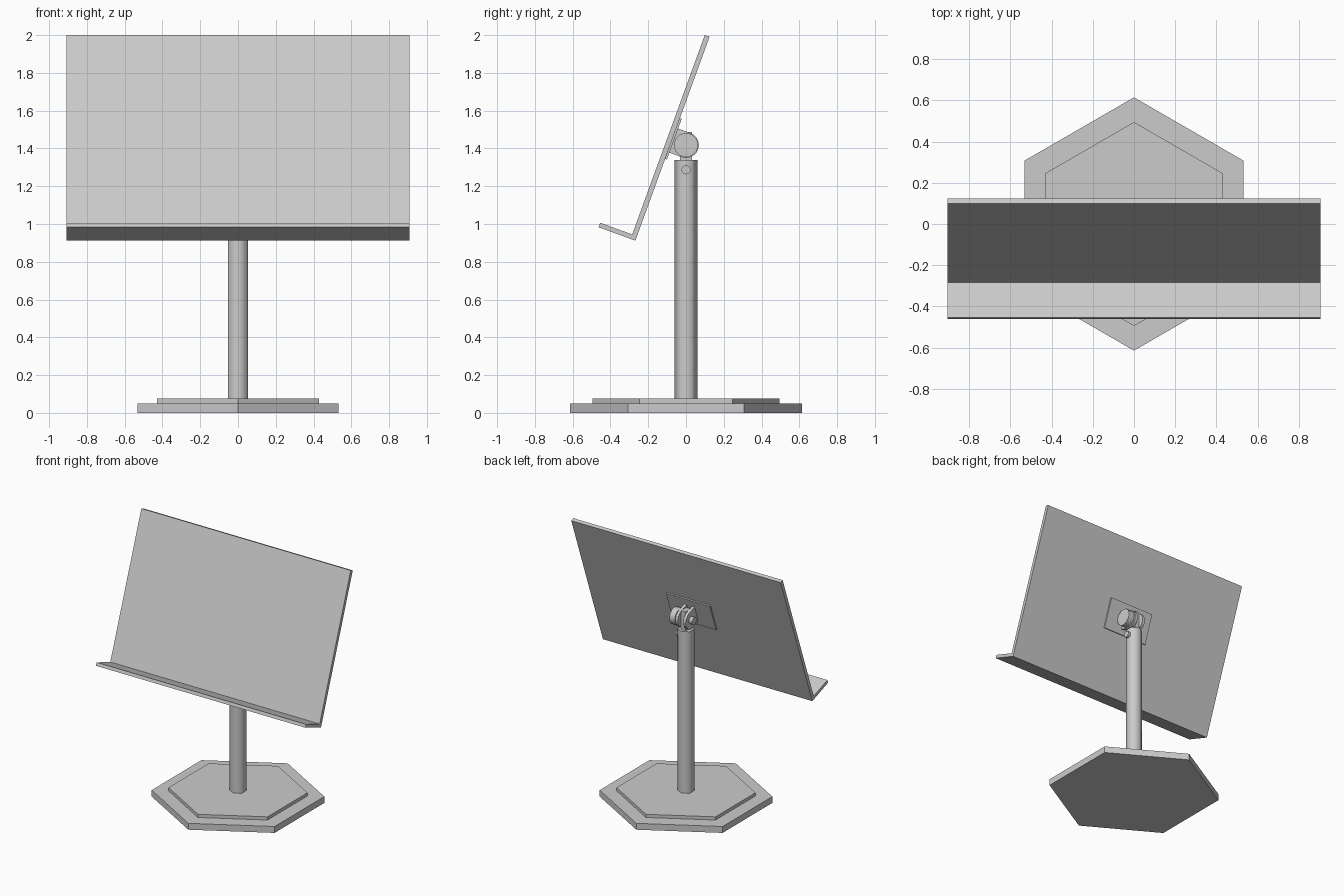
import bpy, bmesh, math
from mathutils import Vector

if "Cube" in bpy.data.objects:
    bpy.data.objects.remove(bpy.data.objects["Cube"])

TILT = math.radians(20)
CORNER = Vector((0, -0.268, 0.912))            # lower back corner of the tilted board
UP = Vector((0, math.sin(TILT), math.cos(TILT)))
FWD = Vector((0, -math.cos(TILT), math.sin(TILT)))
PIVOT = (0.0, 1.418)


def board(u, v):
    """Board coordinates (up, forward) to world (y, z)."""
    p = CORNER + UP * u + FWD * v
    return p.y, p.z


def prism(name, points, lo, hi, axis, smooth=None):
    """Extrude a 2D outline from lo to hi along x (y, z outline) or z (x, y outline)."""
    place = (lambda p: (lo, *p)) if axis == 'x' else (lambda p: (*p, lo))
    move = (hi - lo, 0, 0) if axis == 'x' else (0, 0, hi - lo)
    bm = bmesh.new()
    face = bm.faces.new([bm.verts.new(place(p)) for p in points])
    new = bmesh.ops.extrude_face_region(bm, geom=[face])["geom"]
    bmesh.ops.translate(bm, vec=move, verts=[g for g in new if isinstance(g, bmesh.types.BMVert)])
    bmesh.ops.recalc_face_normals(bm, faces=bm.faces)
    mesh = bpy.data.meshes.new(name)
    bm.to_mesh(mesh)
    bm.free()
    ob = bpy.data.objects.new(name, mesh)
    bpy.context.collection.objects.link(ob)
    if smooth:
        bpy.ops.object.select_all(action='DESELECT')
        ob.select_set(True)
        bpy.context.view_layer.objects.active = ob
        bpy.ops.object.shade_smooth_by_angle(angle=math.radians(smooth))
    return ob


def ring(r, n, c=(0, 0)):
    return [(c[0] + r * math.sin(math.tau * i / n), c[1] + r * math.cos(math.tau * i / n))
            for i in range(n)]


# stepped hexagonal base and hexagonal post
prism("base_lower", ring(0.615, 6), 0, 0.05, 'z')
prism("base_upper", ring(0.495, 6), 0.05, 0.075, 'z')
prism("post", ring(0.06, 6), 0.075, 1.34, 'z', smooth=65)

# tilted board with its ledge, one L-shaped profile
profile = [(0, 0), (1.148, 0), (1.148, 0.027), (0.025, 0.027), (0.025, 0.207), (0, 0.207)]
prism("board_and_ledge", [board(u, v) for u, v in profile], -0.907, 0.907, 'x')

# mounting plate on the back of the board
prism("mount_plate", [board(u, v) for u, v in
                      [(0.46, 0), (0.69, 0), (0.69, -0.01), (0.46, -0.01)]], -0.19, 0.19, 'x')

# two rounded bracket ears around the pivot
ear = [board(0.635, -0.008)]
ear += [board(0.567 + 0.068 * math.cos(a), -0.079 - 0.068 * math.sin(a))
        for a in [math.pi * i / 10 for i in range(11)]]
ear += [board(0.499, -0.008)]
for side, lo in (("left", -0.045), ("right", 0.023)):
    prism(f"bracket_ear_{side}", ear, lo, lo + 0.022, 'x', smooth=30)

# upright tongue on top of the post
tongue = [(-0.033, 1.335), (0.033, 1.335), (0.033, 1.488), (-0.033, 1.488)]
prism("hinge_tongue", tongue, -0.02, 0.02, 'x')

# pivot bolt, large tightening knob and height set screw
prism("pivot_bolt", ring(0.028, 12, PIVOT), -0.072, 0.06, 'x', smooth=35)
prism("tilt_knob", ring(0.065, 12, PIVOT), 0.052, 0.1, 'x', smooth=35)
prism("height_screw", ring(0.024, 16, (0, 1.287)), 0.04, 0.072, 'x', smooth=35)
